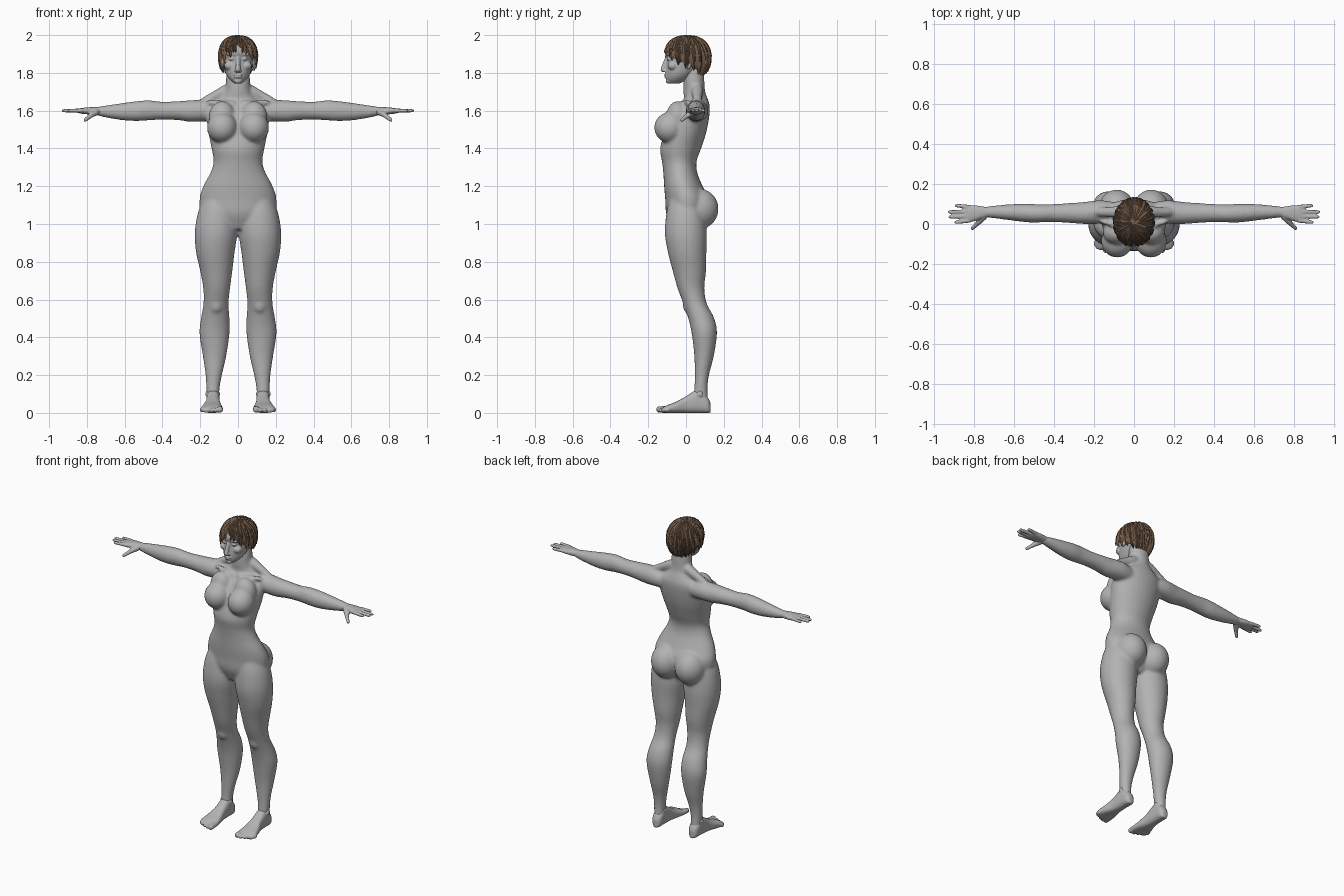
import bpy, bmesh, math, random
from mathutils import Vector, Matrix

random.seed(4)
if "Cube" in bpy.data.objects:
    bpy.data.objects.remove(bpy.data.objects["Cube"], do_unlink=True)


def material(name, rgb):
    mat = bpy.data.materials.new(name)
    mat.use_nodes = True
    mat.diffuse_color = (*rgb, 1)
    mat.node_tree.nodes["Principled BSDF"].inputs["Base Color"].default_value = (*rgb, 1)
    return mat


GREY = material("plain grey", (0.45, 0.45, 0.45))
BROWN = material("hair brown", (0.17, 0.105, 0.065))


def spline(rows, steps=5):
    """Smoothly interpolate rows of numbers."""
    rows = [Vector(r) for r in rows]
    out = []
    for i in range(len(rows) - 1):
        a, b, c, d = rows[max(i - 1, 0)], rows[i], rows[i + 1], rows[min(i + 2, len(rows) - 1)]
        for k in range(steps):
            t = k / steps
            out.append(b + (c - a) * (t / 2) + (a * 2 - b * 5 + c * 4 - d) * (t * t / 2)
                       + (b * 3 - a - c * 3 + d) * (t ** 3 / 2))
    return out + [rows[-1]]


def loft(bm, rings, square=1.0, n=32):
    """Skin a tube over rings of (centre, half axis u, half axis v)."""
    def bend(w):
        return math.copysign(abs(w) ** square, w)
    loops = []
    for c, u, v in rings:
        angles = [math.tau * i / n for i in range(n)]
        loops.append([bm.verts.new(c + u * bend(math.cos(a)) + v * bend(math.sin(a))) for a in angles])
    for p, q in zip(loops, loops[1:]):
        for i in range(n):
            j = (i + 1) % n
            bm.faces.new((p[i], p[j], q[j], q[i]))
    bm.faces.new(loops[0][::-1])
    bm.faces.new(loops[-1])


def stack(bm, rows):
    """Vertical loft from (z, x min, x max, y front, y back)."""
    loft(bm, [(Vector(((a + b) / 2, (f + k) / 2, z)), Vector(((b - a) / 2, 0, 0)), Vector((0, (k - f) / 2, 0)))
              for z, a, b, f, k in spline(rows)])


def ball(bm, centre, radii):
    m = Matrix.Translation(centre) @ Matrix.Diagonal((*radii, 1))
    bmesh.ops.create_icosphere(bm, subdivisions=4, radius=1, matrix=m)


def limb(bm, a, b, r1, r2):
    """Round ended tapering rod."""
    a, b = Vector(a), Vector(b)
    q = (b - a).to_track_quat("Z", "Y")
    u, v = q @ Vector((1, 0, 0)), q @ Vector((0, 1, 0))
    rings = []
    for t, s in ((0, 0.5), (0.08, 0.9), (0.2, 1), (0.5, 0.97), (0.85, 1), (0.95, 0.8), (1, 0.35)):
        r = (r1 + (r2 - r1) * t) * s
        rings.append((a.lerp(b, t), u * r, v * r))
    loft(bm, rings, n=16)


def mirror(bm):
    new = bmesh.ops.duplicate(bm, geom=bm.verts[:] + bm.edges[:] + bm.faces[:])["geom"]
    bmesh.ops.scale(bm, vec=(-1, 1, 1), verts=[g for g in new if isinstance(g, bmesh.types.BMVert)])
    bmesh.ops.reverse_faces(bm, faces=[g for g in new if isinstance(g, bmesh.types.BMFace)])


def finish(bm, name, mat, voxel=0, relax=0):
    """Make the object, fusing its parts into one skin when voxel is set."""
    mesh = bpy.data.meshes.new(name)
    bm.to_mesh(mesh)
    bm.free()
    ob = bpy.data.objects.new(name, mesh)
    bpy.context.collection.objects.link(ob)
    if voxel:
        mod = ob.modifiers.new("fuse", "REMESH")
        mod.mode, mod.voxel_size = "VOXEL", voxel
        mod = ob.modifiers.new("relax", "SMOOTH")
        mod.factor, mod.iterations = 0.5, relax
        bpy.context.view_layer.update()
        skin = bpy.data.meshes.new_from_object(ob.evaluated_get(bpy.context.evaluated_depsgraph_get()))
        ob.modifiers.clear()
        ob.data = skin
        ob.data.shade_smooth()
    ob.data.materials.clear()
    ob.data.materials.append(mat)
    return ob


# Body: legs, arms and rounded masses on one side, then the torso
bm = bmesh.new()
stack(bm, [(1.12, .02, .19, -.09, .08), (1.05, .01, .215, -.105, .1), (.95, .004, .229, -.112, .11),
           (.85, .018, .222, -.096, .108), (.75, .03, .2, -.07, .106), (.66, .042, .184, -.045, .097),
           (.58, .05, .183, -.015, .11), (.5, .045, .196, .012, .15), (.42, .045, .204, .03, .164),
           (.3, .062, .186, .044, .147), (.2, .085, .172, .046, .122), (.12, .098, .167, .043, .114),
           (.03, .1, .162, .03, .122)])
arm = [(.1, .06, 1.595, .05, .05), (.17, .06, 1.6, .059, .057), (.25, .055, 1.598, .055, .057),
       (.32, .055, 1.6, .05, .05), (.4, .055, 1.6, .045, .047), (.47, .053, 1.602, .045, .053),
       (.53, .055, 1.598, .047, .053), (.6, .058, 1.595, .042, .047), (.68, .06, 1.595, .034, .035),
       (.74, .06, 1.597, .027, .024), (.77, .058, 1.6, .026, .015)]
loft(bm, [(Vector((x, y, z)), Vector((0, ry, 0)), Vector((0, 0, rz))) for x, y, z, ry, rz in spline(arm)])
ball(bm, (.086, .066, 1.08), (.094, .106, .108))
ball(bm, (.084, -.085, 1.51), (.08, .083, .082))
ball(bm, (.085, -.045, 1.565), (.07, .06, .085))
ball(bm, (.115, .015, .57), (.036, .032, .045))
limb(bm, (.035, .06, 1.72), (.2, .06, 1.64), .035, .02)
limb(bm, (.015, -.03, 1.64), (.17, .015, 1.645), .013, .013)
mirror(bm)
torso = [(.97, -.07, .06, .06), (1.05, -.104, .11, .185), (1.13, -.11, .12, .204), (1.2, -.116, .088, .184),
         (1.27, -.12, .06, .147), (1.33, -.127, .056, .129), (1.4, -.137, .08, .14), (1.48, -.115, .106, .156),
         (1.56, -.085, .122, .165), (1.62, -.04, .126, .155), (1.66, -.012, .116, .1),
         (1.7, -.014, .102, .068), (1.76, -.012, .097, .064), (1.84, 0, .09, .06)]
stack(bm, [(z, -w, w, f, b) for z, f, b, w in torso])
finish(bm, "body", GREY, .008, 9)

# Hands: palm, four fingers and a thumb
bm = bmesh.new()
palm = [(.72, .06, .022, .018), (.76, .058, .03, .02), (.8, .054, .04, .018), (.835, .051, .042, .014),
        (.855, .051, .036, .008)]
loft(bm, [(Vector((x, y, 1.599)), Vector((0, ry, 0)), Vector((0, 0, rz))) for x, y, ry, rz in spline(palm)], .85)
for base, tip, reach in ((.018, .008, .9), (.04, .035, .93), (.062, .06, .933), (.084, .093, .897)):
    limb(bm, (.815, base, 1.601), (reach, tip, 1.6), .0115, .009)
limb(bm, (.745, .045, 1.597), (.787, .0, 1.57), .019, .013)
limb(bm, (.775, .01, 1.577), (.815, -.027, 1.546), .013, .009)
mirror(bm)
finish(bm, "hands", GREY, .0045, 3)

# Feet: sole and instep, toes and ankle bones
bm = bmesh.new()
foot = [(.131, .131, .014, .05), (.112, .131, .031, .085), (.06, .132, .035, .12), (0, .133, .038, .088),
        (-.05, .136, .05, .06), (-.095, .138, .058, .043), (-.125, .138, .052, .028)]
loft(bm, [(Vector((x, y, h / 2)), Vector((w, 0, 0)), Vector((0, 0, h / 2))) for y, x, w, h in spline(foot)], .75)
for i in range(5):
    r = .017 if i == 0 else .0125 - i * .0004
    x = .096 + .0235 * i
    limb(bm, (x, -.085, .022), (x, -.157 + .003 * i * i, r), r, r)
for x in (.105, .163):
    ball(bm, (x, .075, .1), (.01, .017, .017))
mirror(bm)
finish(bm, "feet", GREY, .005, 4)

# Head: facial masses on one side, then skull, nose, lips and chin
bm = bmesh.new()
ball(bm, (.034, -.088, 1.874), (.016, .015, .009))
ball(bm, (.036, -.09, 1.898), (.026, .015, .008))
ball(bm, (.046, -.07, 1.838), (.027, .027, .024))
ball(bm, (.011, -.113, 1.811), (.008, .01, .008))
ball(bm, (.088, .012, 1.848), (.009, .018, .03))
mirror(bm)
skull = [(1.743, -.088, -.035, .018), (1.763, -.103, .005, .042), (1.79, -.106, .04, .061),
         (1.83, -.105, .085, .074), (1.872, -.1, .104, .082), (1.91, -.112, .108, .086), (1.95, -.096, .095, .075),
         (1.975, -.06, .065, .052), (1.985, -.02, .03, .02)]
stack(bm, [(z, -w, w, f, b) for z, f, b, w in skull])
limb(bm, (0, -.098, 1.885), (0, -.125, 1.808), .011, .014)
ball(bm, (0, -.121, 1.814), (.011, .014, .01))
ball(bm, (0, -.105, 1.79), (.023, .012, .005))
ball(bm, (0, -.104, 1.778), (.02, .012, .006))
ball(bm, (0, -.092, 1.757), (.021, .015, .014))
finish(bm, "head", GREY, .0042, 3)


# Hair: a cap that follows the hairline, covered by layered tapering locks
def scalp(phi, t, off=0.0):
    s = math.sin(t) ** (.8 if t < math.pi / 2 else .5)
    return Vector(((.1 + off) * s * math.cos(phi), .007 + (.122 + off) * s * math.sin(phi),
                   1.885 + (.106 + off) * math.cos(t)))


def hairline(phi):
    s = math.sin(phi)
    return math.radians(60 + 52 * math.sqrt(max(1 + s, 0)) if s < 0 else 112 + 38 * s)


bm = bmesh.new()
around, down = 64, 14
grid = [[bm.verts.new(scalp(math.tau * i / around, .02 + (hairline(math.tau * i / around) - .02) * k / down))
         for k in range(down + 1)] for i in range(around)]
for i in range(around):
    p, q = grid[i], grid[(i + 1) % around]
    for k in range(down):
        bm.faces.new((p[k], p[k + 1], q[k + 1], q[k]))
bm.faces.new([col[0] for col in grid])
bmesh.ops.recalc_face_normals(bm, faces=bm.faces[:])
finish(bm, "hair_cap", BROWN)

bm = bmesh.new()
for start, end, count, lift in ((.5, 1.06, 56, .002), (.28, .8, 44, .004), (.04, .55, 28, .005)):
    for n in range(count):
        phi = math.tau * (n + random.random()) / count
        limit = hairline(phi)
        t0 = limit * (start + random.uniform(-.03, .05))
        t1 = min(limit * (end + random.uniform(-.06, .1)), 2.75)
        sweep = random.uniform(-.05, .25)
        width = random.uniform(.009, .014)
        rows = []
        for k in range(6):
            f = k / 5
            t, a = t0 + (t1 - t0) * f, phi + sweep * f
            half = width * (1 - f ** 3 * .9) / (.1 * max(math.sin(t), .3))
            rows.append([bm.verts.new(scalp(a + half * e, t, lift + (.004 if e == 0 else -.002)))
                         for e in (-1, 0, 1)])
        for p, q in zip(rows, rows[1:]):
            for e in (0, 1):
                bm.faces.new((p[e], q[e], q[e + 1], p[e + 1]))
finish(bm, "hair_locks", BROWN)
